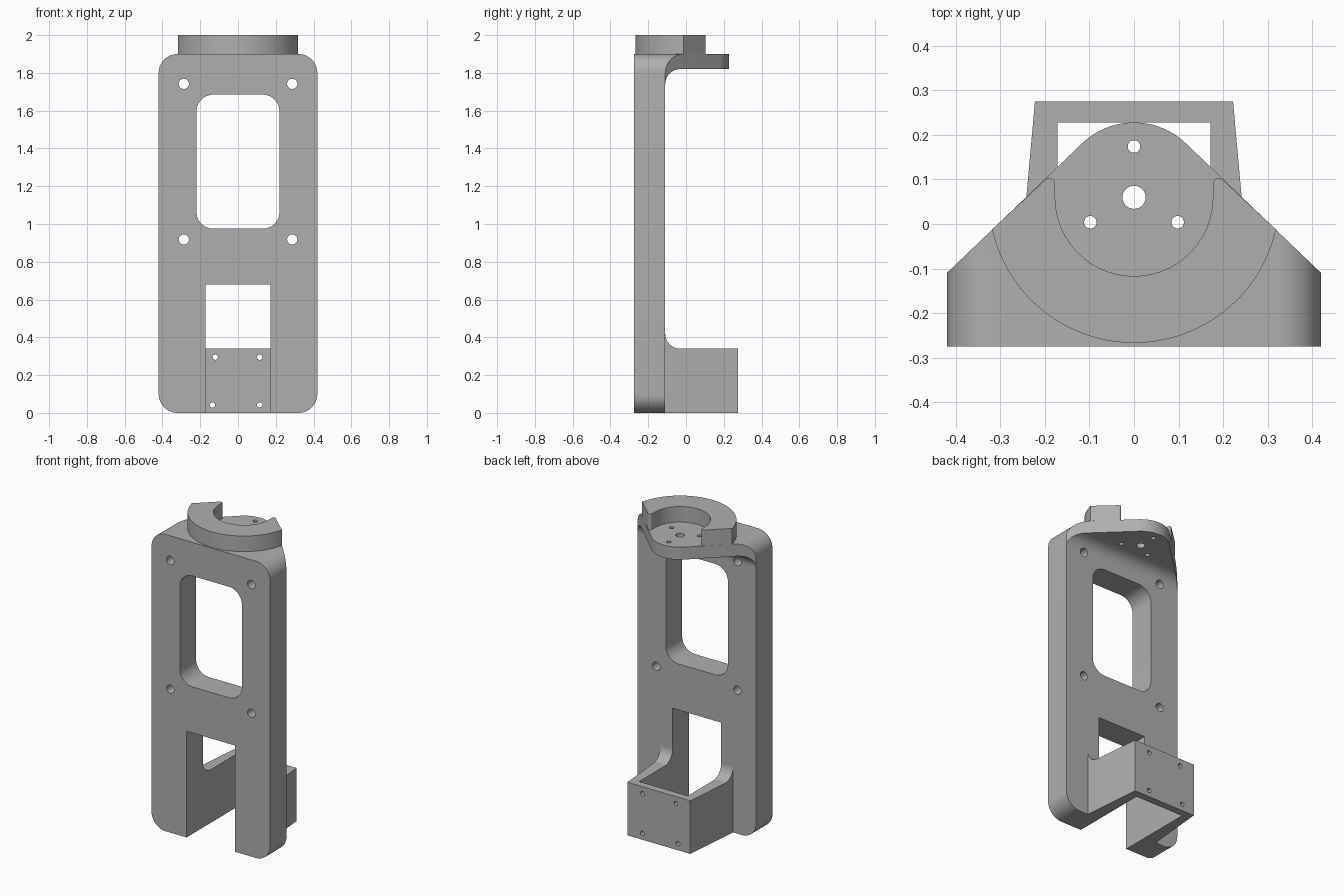
import bpy, bmesh
from math import sin, cos, radians, atan2, degrees

if "Cube" in bpy.data.objects:
    bpy.data.objects.remove(bpy.data.objects["Cube"], do_unlink=True)

grey = bpy.data.materials.new("plain grey")
grey.use_nodes = True
grey.diffuse_color = (0.43, 0.43, 0.43, 1)
grey.node_tree.nodes["Principled BSDF"].inputs["Base Color"].default_value = grey.diffuse_color

AXES = {"xy": lambda a, b, t: (a, b, t),
        "xz": lambda a, b, t: (a, t, b),
        "yz": lambda a, b, t: (t, a, b)}


def arc(cx, cy, r, start, end, n=12):
    angles = [radians(start + (end - start) * i / n) for i in range(n + 1)]
    return [(cx + r * cos(a), cy + r * sin(a)) for a in angles]


def circle(cx, cy, r):
    return arc(cx, cy, r, 0, 360, 32)[:-1]


def rounded_rect(half, low, high, r):
    return (arc(half - r, high - r, r, 0, 90) + arc(r - half, high - r, r, 90, 180)
            + arc(r - half, low + r, r, 180, 270) + arc(half - r, low + r, r, 270, 360))


def prism(name, outline, plane, low, high):
    """Extrude a closed outline across the given plane."""
    bm = bmesh.new()
    rings = [[bm.verts.new(AXES[plane](a, b, t)) for a, b in outline] for t in (low, high)]
    bm.faces.new(rings[0])
    bm.faces.new(rings[1])
    for i in range(len(outline)):
        bm.faces.new((rings[0][i - 1], rings[0][i], rings[1][i], rings[1][i - 1]))
    bmesh.ops.recalc_face_normals(bm, faces=bm.faces)
    mesh = bpy.data.meshes.new(name)
    bm.to_mesh(mesh)
    bm.free()
    mesh.materials.append(grey)
    obj = bpy.data.objects.new(name, mesh)
    bpy.context.collection.objects.link(obj)
    return obj


def carve(obj, operation, outline, plane, low, high):
    """Cut or trim a part with a temporary prism."""
    tool = prism("cutter", outline, plane, low, high)
    tool.hide_render = True
    mod = obj.modifiers.new("carve", "BOOLEAN")
    mod.operation, mod.solver, mod.object = operation, "EXACT", tool
    bpy.context.view_layer.objects.active = obj
    bpy.ops.object.modifier_apply(modifier=mod.name)
    bpy.data.objects.remove(tool, do_unlink=True)


FRONT, BACK, TOP = -0.275, -0.11, 1.9     # plate faces and flange top
HUB = 0.06                                # y of the round seat centre
SLOT = 0.172
body = rounded_rect(0.42, 0, TOP, 0.1)

# Upright plate with window and open slot
plate = prism("upright_plate", body, "xz", FRONT, BACK)
carve(plate, "DIFFERENCE", rounded_rect(0.22, 0.975, 1.685, 0.09), "xz", -0.4, 0)
carve(plate, "DIFFERENCE", [(-SLOT, -0.1), (SLOT, -0.1), (SLOT, 0.68), (-SLOT, 0.68)],
      "xz", -0.4, 0)

# Top flange: filleted side profile trimmed to its plan and the plate outline
flange = prism("top_flange", arc(-0.03, 1.74, 0.08, 180, 90)
               + [(0.3, 1.82), (0.3, TOP), (BACK, TOP)], "yz", -0.7, 0.7)
nose = arc(0, HUB, 0.168, 46.3, 133.7, 24)
carve(flange, "INTERSECT", [(0.514, -0.2)] + nose + [(-0.514, -0.2)], "xy", 1.6, 2)
carve(flange, "INTERSECT", rounded_rect(0.42, 0, TOP, 0.1), "xz", -0.3, 0.5)
for x, y, r in ((0, HUB, 0.026), (0, 0.174, 0.014), (0.098, 0.004, 0.014), (-0.098, 0.004, 0.014)):
    carve(flange, "DIFFERENCE", circle(x, y, r), "xy", 1.6, 2)

# Fixing holes beside the window
for x in (-0.287, 0.287):
    for z in (0.918, 1.742):
        for part in (plate, flange):
            carve(part, "DIFFERENCE", circle(x, z, 0.027), "xz", -0.4, 0.1)

# Partial ring standing on the flange
end = degrees(atan2(-0.072, 0.318))
collar = prism("collar_ring", arc(0, HUB, 0.327, -180 - end, end, 48)
               + arc(0.19, 0.09, 0.013, 45, 180, 8) + arc(0, HUB, 0.177, 0, -180, 48)
               + arc(-0.19, 0.09, 0.013, 0, 135, 8), "xy", TOP, 2)

# Rear bracket: filleted side profile trimmed to a tapered U
bracket = prism("rear_bracket", arc(-0.03, 0.42, 0.08, 180, 270)
                + [(0.275, 0.34), (0.275, 0), (BACK, 0)], "yz", -0.4, 0.4)
half = [(0.222, 0.28), (0.258, -0.12), (SLOT, -0.12), (SLOT, 0.228)]
carve(bracket, "INTERSECT", half + [(-x, y) for x, y in reversed(half)], "xy", -0.1, 0.6)
for x, z in ((-0.12, 0.295), (0.115, 0.295), (-0.135, 0.042), (0.115, 0.042)):
    carve(bracket, "DIFFERENCE", circle(x, z, 0.014), "xz", 0.2, 0.3)

# Smooth the curved faces and keep the corners sharp
for part in (plate, flange, collar, bracket):
    bpy.ops.object.select_all(action="DESELECT")
    part.select_set(True)
    bpy.context.view_layer.objects.active = part
    bpy.ops.object.shade_smooth_by_angle(angle=radians(30))
